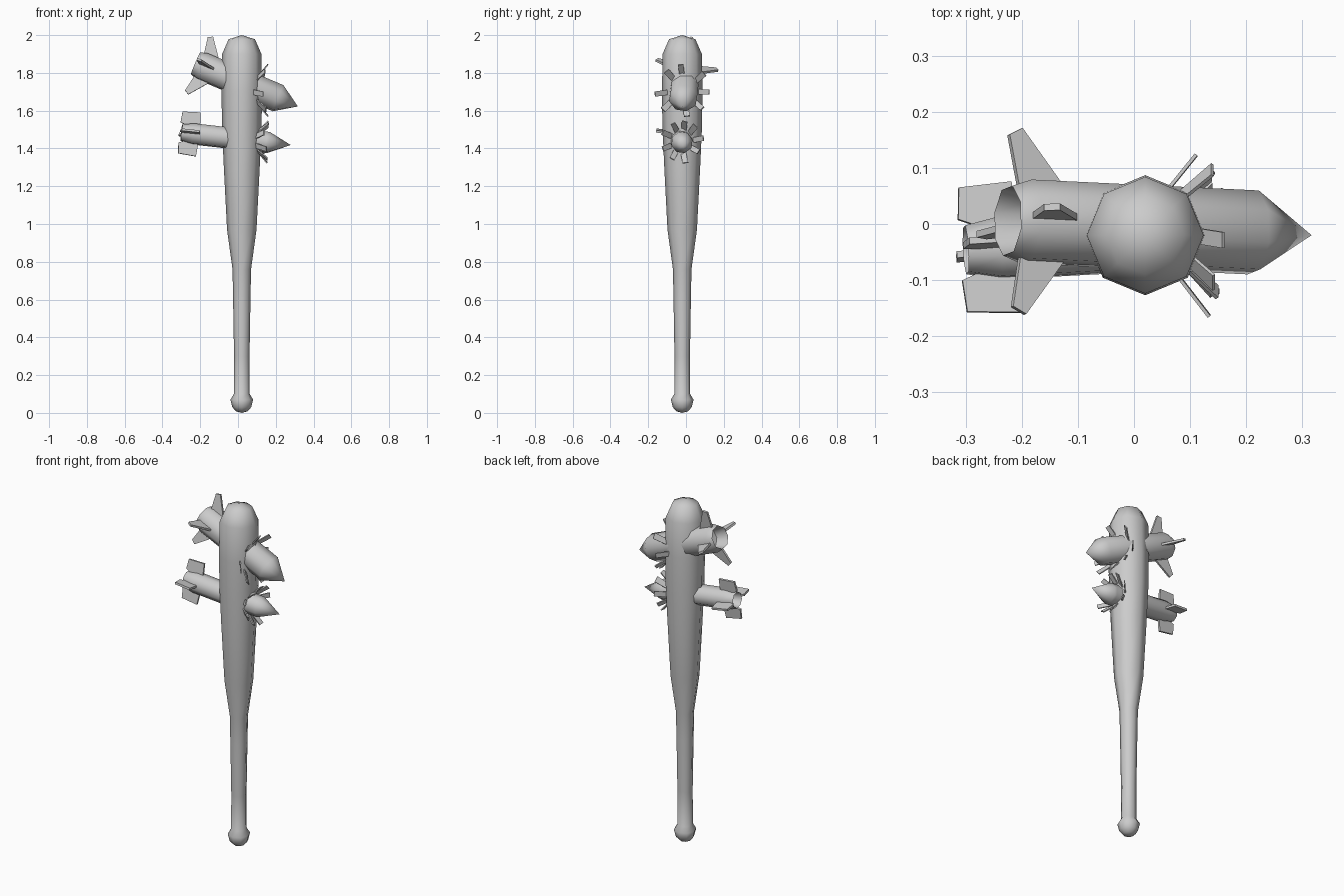
import bpy, bmesh, random
from math import sin, cos, pi, radians, sqrt
from mathutils import Vector, Matrix

if "Cube" in bpy.data.objects:
    bpy.data.objects.remove(bpy.data.objects["Cube"])

random.seed(4)
BX, BY = 0.02, -0.02      # bat axis


def make_object(name, bm, matrix=Matrix(), smooth=True):
    bmesh.ops.recalc_face_normals(bm, faces=bm.faces)
    me = bpy.data.meshes.new(name)
    bm.to_mesh(me)
    bm.free()
    ob = bpy.data.objects.new(name, me)
    bpy.context.collection.objects.link(ob)
    ob.matrix_world = matrix
    if smooth:
        bpy.ops.object.select_all(action='DESELECT')
        ob.select_set(True)
        bpy.context.view_layer.objects.active = ob
        bpy.ops.object.shade_smooth_by_angle(angle=radians(50))
    return ob


def lathe(profile, sides=8, phase=0.0):
    """Spin (radius, height) points round local z; radius 0 is a pole."""
    bm = bmesh.new()
    rings = []
    for r, z in profile:
        if r == 0:
            rings.append([bm.verts.new((0, 0, z))] * sides)
        else:
            rings.append([bm.verts.new((r * cos(phase + 2 * pi * i / sides),
                                        r * sin(phase + 2 * pi * i / sides), z))
                          for i in range(sides)])
    for a, b in zip(rings, rings[1:]):
        for i in range(sides):
            j = (i + 1) % sides
            quad = list(dict.fromkeys([a[i], a[j], b[j], b[i]]))
            bm.faces.new(quad)
    return bm


def plate(bm, outline, half, normal):
    """Thin flat plate: outline points pushed both ways along normal."""
    sides = [[bm.verts.new(Vector(p) + normal * half * s) for p in outline]
             for s in (-1, 1)]
    n = len(outline)
    bm.faces.new(sides[0])
    bm.faces.new(sides[1][::-1])
    for i in range(n):
        j = (i + 1) % n
        bm.faces.new((sides[0][i], sides[0][j], sides[1][j], sides[1][i]))


def rocket(name, tail, tip, profile, fin, roll):
    """Rocket body with hollow tail and four fins, fin given as (radius, s)."""
    tail, tip = Vector(tail), Vector(tip)
    d = (tip - tail).normalized()
    side = Vector((0, 0, 1)).cross(d).normalized()
    up = d.cross(side)
    frame = Matrix((up, side, d)).transposed().to_4x4()
    frame = Matrix.Translation(tail) @ frame @ Matrix.Rotation(roll, 4, 'Z')
    make_object(name + "_body", lathe(profile, 8, pi / 8), frame)
    bm = bmesh.new()
    for k in range(4):
        a = k * pi / 2
        rad = Vector((cos(a), sin(a), 0))
        plate(bm, [rad * r + Vector((0, 0, s)) for r, s in fin], 0.006,
              Vector((-sin(a), cos(a), 0)))
    make_object(name + "_fins", bm, frame, False)


def splinters(name, y0, z0, r0, r1, count):
    """Ring of bent wood slivers where a rocket bursts out of the bat."""
    bm = bmesh.new()
    for k in range(count):
        a = 2 * pi * k / count + random.uniform(-0.15, 0.15)
        rad = Vector((0, cos(a), sin(a)))
        tan = Vector((0, -sin(a), cos(a)))
        base = Vector((0, y0, z0)) + rad * r0
        base.x = BX + sqrt(max(0.1 ** 2 - (base.y - BY) ** 2, 0.001)) - 0.012
        end = base + rad * (r1 - r0) * random.uniform(0.85, 1.15)
        end.x += random.uniform(0.04, 0.06)
        w0, w1 = 0.014, random.uniform(0.016, 0.022)
        n = (end - base).cross(tan).normalized()
        plate(bm, [base - tan * w0, base + tan * w0,
                   end + tan * w1, end - tan * w1 * 0.6], 0.003, n)
    make_object(name, bm, smooth=False)


# Bat: knob, handle, barrel and domed tip
make_object("bat", lathe([
    (0, 0), (0.03, 0.008), (0.05, 0.03), (0.06, 0.07), (0.042, 0.10),
    (0.041, 0.3), (0.046, 0.6), (0.049, 0.76), (0.078, 0.97), (0.095, 1.3),
    (0.105, 1.52), (0.107, 1.7), (0.104, 1.9), (0.07, 1.978), (0, 2.0)]),
    Matrix.Translation((BX, BY, 0)))

# Large upper rocket with swept fins
rocket("upper_rocket", (-0.225, 0.006, 1.85), (0.317, -0.02, 1.622),
       [(0, 0.08), (0.05, 0.07), (0.064, 0), (0.077, 0.035), (0.077, 0.475), (0, 0.588)],
       [(0.06, 0.022), (0.155, 0.005), (0.168, 0.03), (0.07, 0.105)], radians(10))

# Slimmer lower rocket with square fins and a flared cone base
rocket("lower_rocket", (-0.30, -0.046, 1.484), (0.28, -0.015, 1.418),
       [(0, 0.06), (0.035, 0.055), (0.045, 0), (0.058, 0.06), (0.058, 0.45),
        (0.058, 0.465), (0, 0.584)],
       [(0.045, 0.015), (0.055, -0.01), (0.112, -0.005), (0.118, 0.09), (0.05, 0.095)],
       radians(8))

# Splinters round both exit holes
splinters("upper_splinters", -0.014, 1.706, 0.078, 0.145, 8)
splinters("lower_splinters", -0.022, 1.436, 0.058, 0.11, 9)
